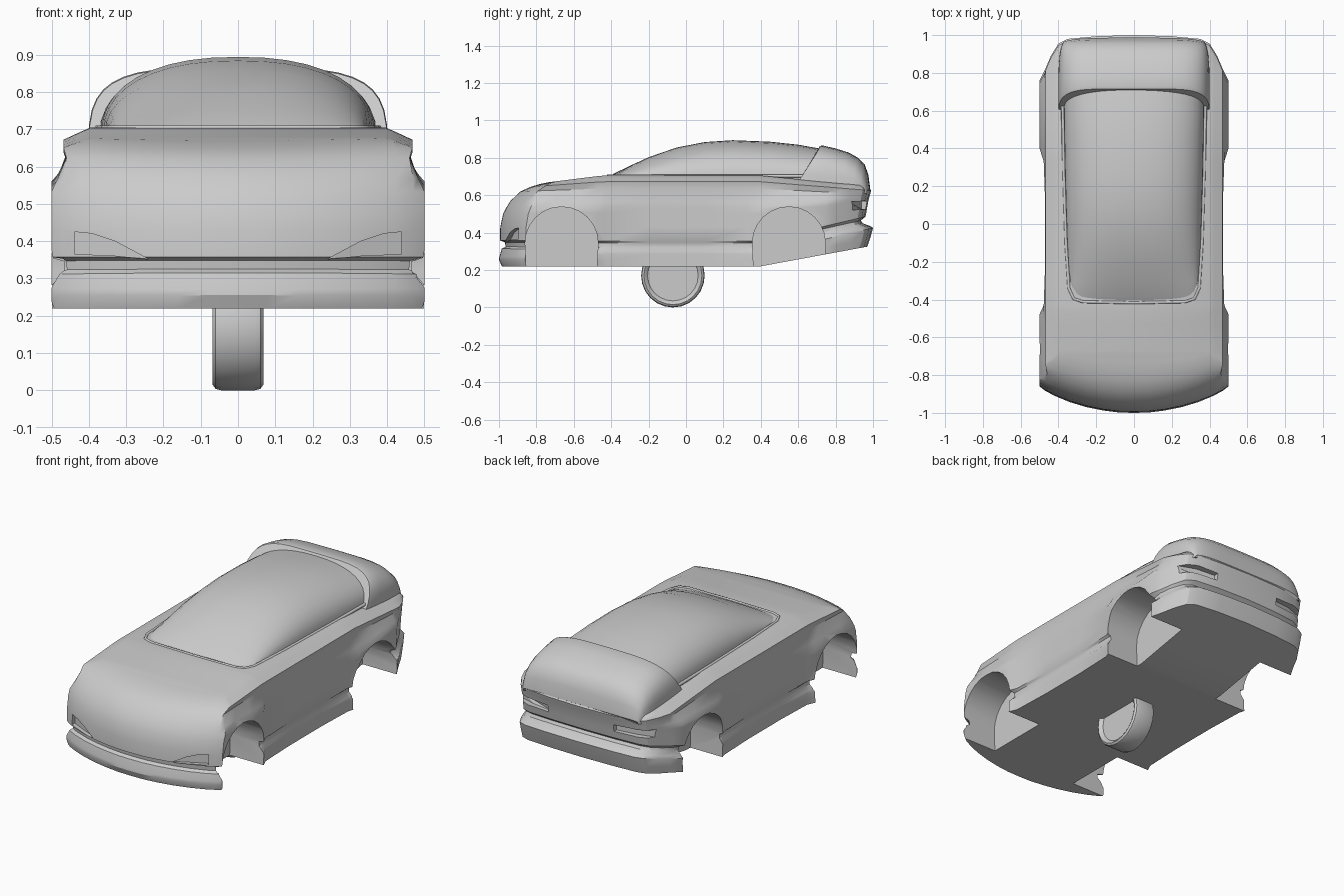
import bpy, bmesh, math

if "Cube" in bpy.data.objects:
    bpy.data.objects.remove(bpy.data.objects["Cube"])

grey = bpy.data.materials.new("light_grey")
grey.use_nodes = True
COLOUR = (0.6, 0.6, 0.6, 1)
grey.diffuse_color = COLOUR
grey.node_tree.nodes["Principled BSDF"].inputs["Base Color"].default_value = COLOUR


def make(name, verts, faces):
    """Mesh object with consistent outward normals."""
    mesh = bpy.data.meshes.new(name)
    bm = bmesh.new()
    vs = [bm.verts.new(v) for v in verts]
    for f in faces:
        bm.faces.new([vs[i] for i in f])
    bmesh.ops.recalc_face_normals(bm, faces=bm.faces)
    bm.to_mesh(mesh)
    bm.free()
    obj = bpy.data.objects.new(name, mesh)
    bpy.context.collection.objects.link(obj)
    mesh.materials.append(grey)
    return obj


def smooth(obj, angle=30):
    bpy.ops.object.select_all(action="DESELECT")
    obj.select_set(True)
    bpy.context.view_layer.objects.active = obj
    bpy.ops.object.shade_smooth_by_angle(angle=math.radians(angle))


def lerp(table, t):
    """Read a piecewise-linear table of (t, value)."""
    if t <= table[0][0]:
        return table[0][1]
    for (a, u), (b, v) in zip(table, table[1:]):
        if t <= b:
            return u + (v - u) * (t - a) / (b - a)
    return table[-1][1]


def prism(name, front, back):
    """Closed solid between two matching outlines."""
    n = len(front)
    sides = [(i, (i + 1) % n, n + (i + 1) % n, n + i) for i in range(n)]
    return make(name, front + back, sides + [tuple(range(n)), tuple(range(n, 2 * n))])


def cut(obj, cutter):
    cutter.hide_render = True
    mod = obj.modifiers.new("cut", "BOOLEAN")
    mod.operation, mod.solver, mod.object = "DIFFERENCE", "EXACT", cutter
    bpy.context.view_layer.objects.active = obj
    bpy.ops.object.modifier_apply(modifier=mod.name)
    bpy.data.objects.remove(cutter)


# Body shell: stacked plan outlines, from the floor up to the belt line
PLAN = [(0, -1), (.08, -.998), (.16, -.988), (.25, -.97), (.34, -.943), (.42, -.91), (.47, -.883),
        (.5, -.86), (.5, -.75), (.5, -.6), (.5, -.48), (.478, -.43), (.47, -.2), (.47, .1),
        (.478, .33), (.5, .4), (.5, .6), (.5, .76), (.47, .82), (.44, .89), (.40, .955),
        (.35, .98), (.2, .994), (0, 1)]
# front z, middle z, rear z, half width limit, front y, rear y
RINGS = [(.22, .22, .325, .5, -.985, .97), (.255, .25, .37, .5, -1, .985),
         (.27, .285, .425, .5, -.998, 1), (.315, .30, .435, .485, -.985, .985),
         (.325, .32, .45, .465, -.965, .945), (.348, .345, .465, .465, -.968, .935),
         (.358, .355, .485, .5, -.995, .96), (.43, .43, .53, .5, -.993, .968),
         (.50, .50, .57, .5, -.978, .975), (.535, .53, .58, .5, -.96, .978),
         (.57, .565, .59, .483, -.938, .98), (.62, .635, .605, .46, -.885, .985),
         (.645, .672, .625, .468, -.83, .99), (.66, .692, .64, .425, -.78, .98),
         (.67, .705, .65, .395, -.73, .965)]


def ring_points(zf, zm, zr, w, yf, yr):
    half = []
    for x, y in PLAN:
        if y < -.45:
            y = -.45 + (y + .45) * (yf + .45) / -.55
        elif y > .4:
            y = .4 + (y - .4) * (yr - .4) / .6
        z = lerp([(yf, zf), (-.45, zm), (.4, zm), (yr, zr)], y)
        half.append((min(x, w), y, z))
    return half + [(-x, y, z) for x, y, z in half[-2:0:-1]]


n = 2 * len(PLAN) - 2
verts = [p for r in RINGS for p in ring_points(*r)]
faces = [(k * n + i, k * n + (i + 1) % n, (k + 1) * n + (i + 1) % n, (k + 1) * n + i)
         for k in range(len(RINGS) - 1) for i in range(n)]
for base in (0, (len(RINGS) - 1) * n):          # floor and deck strips
    for i in range(len(PLAN) - 1):
        quad = [i, i + 1, (n - i - 1) % n, (n - i) % n]
        faces.append([base + j for j in dict.fromkeys(quad)])
body = make("body_shell", verts, faces)

for s in (1, -1):
    # Wheel wells
    for yc in (-.665, .55):
        arch = [(yc + .195 * math.cos(a), .345 + .193 * math.sin(a))
                for a in (math.pi * i / 12 for i in range(13))]
        arch += [(yc - .183, .1), (yc + .183, .1)]
        cut(body, prism("well_cutter", [(s * .28, y, z) for y, z in arch],
                        [(s * .7, y, z) for y, z in arch]))

    # Headlight and tail light recesses that follow the bumper curve
    nose = [(x, y) for x, y in PLAN if y < -.85]
    lamp = [(.24, .352), (.34, .362), (.438, .365), (.438, .425), (.39, .42), (.33, .40)]
    cut(body, prism("headlight_cutter", [(s * x, -1.2, z) for x, z in lamp],
                    [(s * x, lerp(nose, x) + .028, z) for x, z in lamp]))
    slot = [(.21, .525), (.33, .525), (.47, .52), (.47, .565), (.33, .57), (.21, .565)]
    depth = [(.2, .94), (.34, .92), (.47, .875)]
    cut(body, prism("tail_light_cutter", [(s * x, 1.2, z) for x, z in slot],
                    [(s * x, lerp(depth, x), z) for x, z in slot]))
smooth(body)


def arch_loft(name, stations, base, power, shift, steps=20):
    """Superellipse cross-sections (y, half width, top z) joined along y."""
    verts, m = [], steps + 1
    for y, w, top in stations:
        for i in range(m):
            a = math.pi * i / steps
            c, h = math.cos(a), math.sin(a)
            x = w * math.copysign(abs(c) ** (2 / power), c)
            hh = max(h, 0) ** (2 / power)
            verts.append((x, y + shift(x, hh, y), base + (top - base) * hh))
    k = len(stations)
    faces = [(j * m + i, j * m + i + 1, (j + 1) * m + i + 1, (j + 1) * m + i)
             for j in range(k - 1) for i in range(steps)]
    faces += [tuple(range(m)), tuple(range((k - 1) * m, k * m))]
    faces.append([j * m for j in range(k)] + [j * m + steps for j in reversed(range(k))])
    obj = make(name, verts, faces)
    smooth(obj, 35)
    return obj


# Glass canopy
arch_loft("glass_canopy", [(-.41, .30, .70), (-.385, .335, .716), (-.3, .345, .757), (-.2, .35, .803),
                           (-.05, .357, .855), (.1, .362, .884), (.25, .366, .894), (.45, .37, .886),
                           (.6, .372, .87), (.74, .372, .845)],
          .685, 2.3, lambda x, h, y: 0)

# Rear roof section, with pillars sweeping forward at its foot
arch_loft("rear_roof", [(.715, .40, .863), (.73, .402, .866), (.80, .402, .85), (.87, .40, .828),
                        (.92, .395, .80), (.955, .388, .765), (.975, .38, .71), (.985, .37, .635)],
          .61, 4, lambda x, h, y: -.13 * (1 - h) ** 1.5 * max(0, (.9 - y) / .185) - .03 * (x / .4) ** 6)

# Raised rim around the glass
rim = bpy.data.curves.new("glass_rim", "CURVE")
rim.dimensions, rim.bevel_depth, rim.bevel_resolution = "3D", .009, 1
path = [(.0, -.417), (.27, -.412), (.32, -.395), (.345, -.34), (.36, -.1), (.372, .3), (.378, .66)]
path = [(-x, y) for x, y in path[:0:-1]] + path
spline = rim.splines.new("POLY")
spline.points.add(len(path) - 1)
for p, (x, y) in zip(spline.points, path):
    p.co = (x, y, .702, 1)
rim_obj = bpy.data.objects.new("glass_rim", rim)
bpy.context.collection.objects.link(rim_obj)
rim.materials.append(grey)

# Single wheel under the floor, with rounded shoulders and dished sides
PROFILE = [(-.05, 0), (-.05, .135), (-.062, .145), (-.068, .155), (-.06, .166), (-.045, .17)]
PROFILE += [(-x, r) for x, r in reversed(PROFILE)]
SIDES = 24
verts = [(x, -.07 + max(r, .001) * math.sin(a), .17 - max(r, .001) * math.cos(a))
         for x, r in PROFILE for a in (2 * math.pi * i / SIDES for i in range(SIDES))]
faces = [(k * SIDES + i, k * SIDES + (i + 1) % SIDES, (k + 1) * SIDES + (i + 1) % SIDES, (k + 1) * SIDES + i)
         for k in range(len(PROFILE) - 1) for i in range(SIDES)]
faces += [tuple(range(SIDES)), tuple(range((len(PROFILE) - 1) * SIDES, len(PROFILE) * SIDES))]
smooth(make("wheel", verts, faces))
